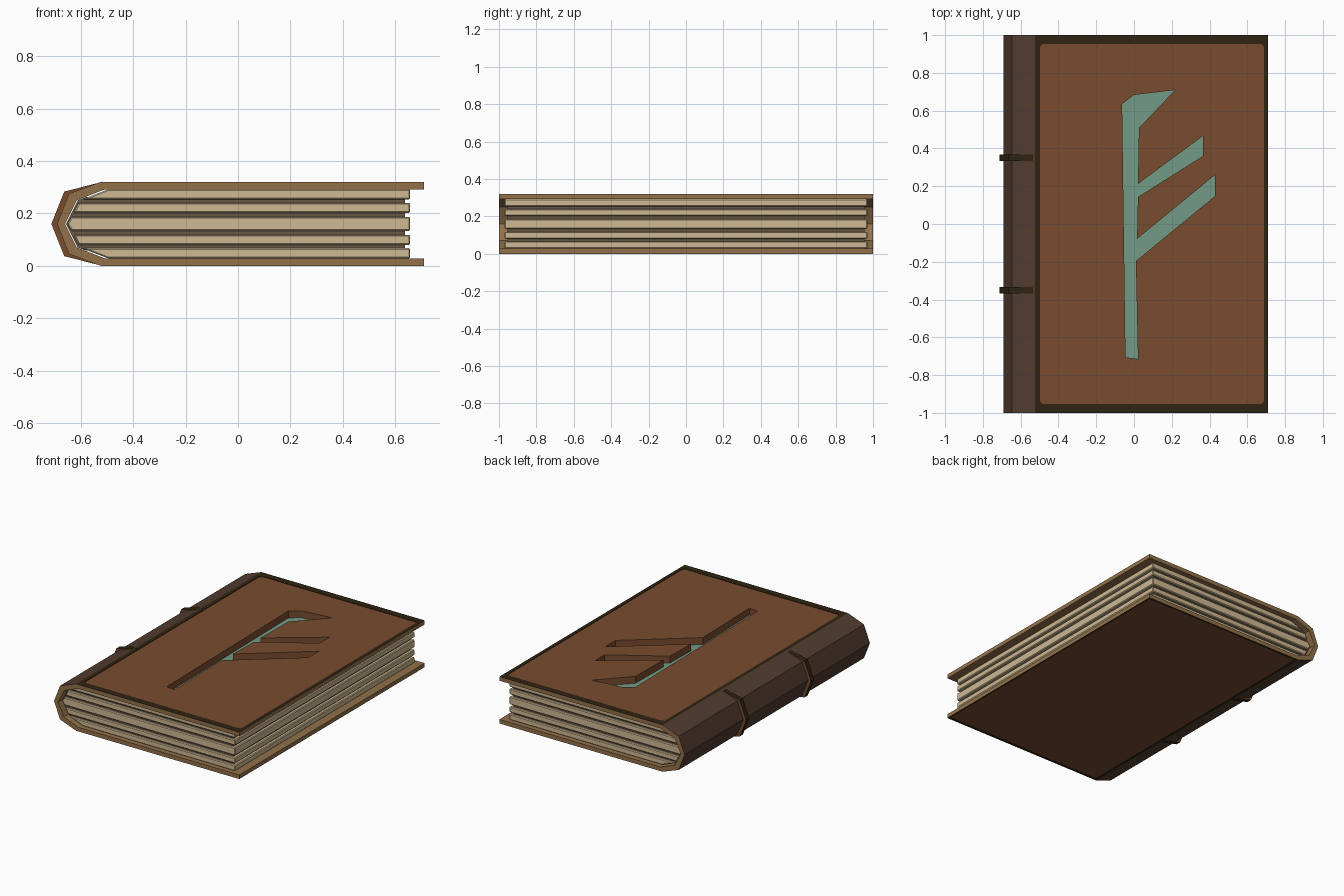
import bpy, bmesh

if "Cube" in bpy.data.objects:
    bpy.data.objects.remove(bpy.data.objects["Cube"])


def lin(c):
    c /= 255
    return c / 12.92 if c <= 0.04045 else ((c + 0.055) / 1.055) ** 2.4


def material(name, r, g, b):
    m = bpy.data.materials.new(name)
    m.diffuse_color = (lin(r), lin(g), lin(b), 1)
    m.use_nodes = True
    m.node_tree.nodes["Principled BSDF"].inputs["Base Color"].default_value = m.diffuse_color
    return m


LEATHER = material("brown leather", 120, 76, 46)
BORDER = material("dark border", 47, 35, 17)
SPINE = material("spine leather", 82, 60, 48)
BOARD = material("tan board", 146, 113, 74)
PAGE = material("cream paper", 206, 184, 146)
GAP = material("page shadow gap", 104, 88, 68)
TEAL = material("teal inlay", 115, 155, 134)


def prism(name, pts, axis, lo, hi, mats, rule=None, bevel=0):
    """Extrude a 2D outline along y (points are x,z) or z (points are x,y)."""
    bm = bmesh.new()
    put = (lambda a, b: (a, lo, b)) if axis == 'y' else (lambda a, b: (a, b, lo))
    face = bm.faces.new([bm.verts.new(put(*p)) for p in pts])
    ext = bmesh.ops.extrude_face_region(bm, geom=[face])
    for v in ext["geom"]:
        if isinstance(v, bmesh.types.BMVert):
            setattr(v.co, axis, hi)
    bmesh.ops.recalc_face_normals(bm, faces=bm.faces)
    if bevel:
        bmesh.ops.bevel(bm, geom=bm.edges[:], offset=bevel, segments=1,
                        affect='EDGES', clamp_overlap=True)
    bm.normal_update()
    if rule:
        for f in bm.faces:
            f.material_index = rule(f.normal, f.calc_center_median())
    me = bpy.data.meshes.new(name)
    bm.to_mesh(me)
    bm.free()
    for m in mats:
        me.materials.append(m)
    ob = bpy.data.objects.new(name, me)
    bpy.context.collection.objects.link(ob)
    return ob


def carve(ob, cutter):
    mod = ob.modifiers.new("carve", 'BOOLEAN')
    mod.operation = 'DIFFERENCE'
    mod.solver = 'EXACT'
    mod.material_mode = 'TRANSFER'
    mod.object = cutter
    bpy.context.view_layer.objects.active = ob
    bpy.ops.object.modifier_apply(modifier=mod.name)


def mirrored(half):
    """Complete an x,z outline, given top to middle, by mirroring about z = 0.16."""
    return half + [(x, 0.32 - z) for x, z in reversed(half) if abs(z - 0.16) > 1e-6]


def chamfered(x0, x1, y, c):
    return [(x0 + c, -y), (x1 - c, -y), (x1, -y + c), (x1, y - c),
            (x1 - c, y), (x0 + c, y), (x0, y - c), (x0, -y + c)]


def spine_x(z):
    """Inner face of the spine at height z."""
    d = abs(z - 0.16)
    return -0.66 + 0.5 * d if d < 0.09 else -0.615 + 2.57 * (d - 0.09)


# wrap-around cover: two boards and a faceted spine
outer = mirrored([(0.71, 0.32), (-0.524, 0.32), (-0.645, 0.275), (-0.69, 0.16)])
inner = mirrored([(0.71, 0.292), (-0.507, 0.292), (-0.615, 0.25), (-0.66, 0.16)])


def cover_rule(n, c):
    if abs(n.y) > 0.9:
        return 0
    if n.x < -0.1 and c.x < -0.52:
        return 1
    return 2 if c.z > 0.319 or c.z < 0.001 else 0


cover = prism("cover", outer + inner[::-1], 'y', -1, 1, [BOARD, SPINE, BORDER], cover_rule)

# page blocks, slightly rounded, with a darker core showing in the gaps
blocks = []
for i, (z0, z1) in enumerate([(0.028, 0.067), (0.08, 0.118), (0.133, 0.187),
                              (0.202, 0.24), (0.253, 0.292)]):
    pts = [(0.657, z0), (0.657, z1), (spine_x(z1) + 0.012, z1)]
    if z0 < 0.16 < z1:
        pts.append((spine_x(0.16) + 0.008, 0.16))
    pts.append((spine_x(z0) + 0.012, z0))
    blocks.append(prism(f"page_block_{i + 1}", pts, 'y', -0.97, 0.97, [PAGE], bevel=0.005))
core = mirrored([(0.637, 0.262), (spine_x(0.262) + 0.004, 0.262),
                 (spine_x(0.25) + 0.004, 0.25), (spine_x(0.16) + 0.004, 0.16)])
prism("page_core", core, 'y', -0.955, 0.955, [GAP])

# shallow leather panels sunk in the boards
flat = lambda n, c: 0 if abs(n.z) > 0.9 else 1
top_cut = prism("panel_cutter_top", chamfered(-0.498, 0.687, 0.953, 0.014), 'z',
                0.317, 0.4, [LEATHER, BORDER], flat)
low_cut = prism("panel_cutter_bottom", chamfered(-0.51, 0.698, 0.985, 0.01), 'z',
                -0.1, 0.002, [LEATHER, BORDER], flat)

# branching groove carved through the front board, with a teal floor
groove = [(-0.063, 0.635), (0, 0.683), (0.217, 0.709), (0.026, 0.508), (0.021, 0.212),
          (0.365, 0.466), (0.365, 0.36), (0.021, 0.143), (0.016, -0.079), (0.429, 0.26),
          (0.429, 0.148), (0.01, -0.196), (0.021, -0.714), (-0.045, -0.706)]
groove_cut = prism("groove_cutter", groove, 'z', 0.27, 0.45, [TEAL, LEATHER], flat)

for cutter in (top_cut, low_cut, groove_cut):
    carve(cover, cutter)
carve(blocks[-1], groove_cut)
for cutter in (top_cut, low_cut, groove_cut):
    bpy.data.objects.remove(cutter)

# raised bands around the spine: dark outside, brown sides
band_out = mirrored([(-0.515, 0.321), (-0.663, 0.283), (-0.712, 0.16)])
band_in = mirrored([(-0.515, 0.31), (-0.635, 0.265), (-0.68, 0.16)])
for name, y in (("spine_band_front", -0.35), ("spine_band_back", 0.35)):
    prism(name, band_out + band_in[::-1], 'y', y - 0.017, y + 0.017, [BORDER, LEATHER],
          lambda n, c: 1 if abs(n.y) > 0.9 else 0)
